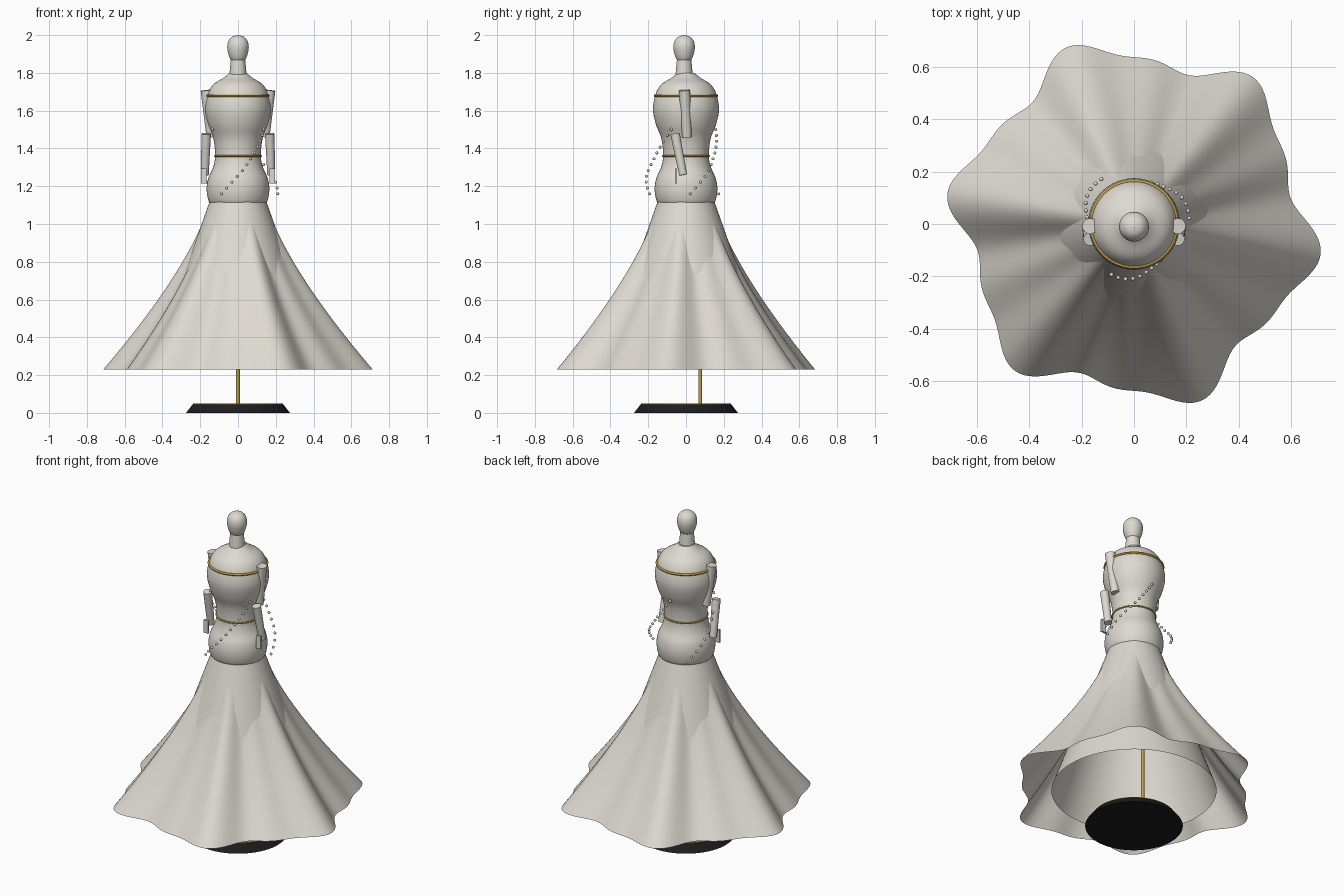
import bpy, bmesh, math
from mathutils import Vector

cube = bpy.data.objects.get("Cube")
if cube:
    bpy.data.objects.remove(cube, do_unlink=True)


def material(name, color, rough=0.6):
    m = bpy.data.materials.new(name)
    m.use_nodes = True
    m.diffuse_color = (*color, 1)
    bsdf = m.node_tree.nodes["Principled BSDF"]
    bsdf.inputs["Base Color"].default_value = (*color, 1)
    bsdf.inputs["Roughness"].default_value = rough
    return m


IVORY = material("ivory fabric", (0.73, 0.70, 0.64))
GOLD = material("gold trim", (0.52, 0.35, 0.06))
BLACK = material("black base", (0.012, 0.012, 0.012))
PEARL = material("pearl", (0.70, 0.69, 0.66))


def finish(bm, name, mat, angle=40, fix_normals=True):
    if fix_normals:
        bmesh.ops.recalc_face_normals(bm, faces=bm.faces)
    me = bpy.data.meshes.new(name)
    bm.to_mesh(me)
    bm.free()
    me.materials.append(mat)
    ob = bpy.data.objects.new(name, me)
    bpy.context.collection.objects.link(ob)
    bpy.ops.object.select_all(action="DESELECT")
    ob.select_set(True)
    bpy.context.view_layer.objects.active = ob
    bpy.ops.object.shade_smooth_by_angle(angle=math.radians(angle))
    return ob


def smooth_profile(points, steps=5):
    """Catmull-Rom curve through (radius, height) points."""
    p = [Vector(q) for q in [points[0], *points, points[-1]]]
    out = []
    for a, b, c, d in zip(p, p[1:], p[2:], p[3:]):
        for i in range(steps):
            t = i / steps
            out.append(0.5 * (2 * b + (c - a) * t + (2 * a - 5 * b + 4 * c - d) * t ** 2
                              + (3 * b - a - 3 * c + d) * t ** 3))
    return out + [p[-1]]


def surface(name, mat, levels, radius, sides=64, y=0, cap=True, angle=40):
    """Stack of rings; radius(level, angle) returns (r, z)."""
    bm = bmesh.new()
    rings = []
    for lv in levels:
        ring = []
        for i in range(sides):
            a = math.tau * i / sides
            r, z = radius(lv, a)
            ring.append(bm.verts.new((r * math.cos(a), y + r * math.sin(a), z)))
        rings.append(ring)
    for lo, hi in zip(rings, rings[1:]):
        for i in range(sides):
            j = (i + 1) % sides
            bm.faces.new((lo[i], lo[j], hi[j], hi[i]))
    if cap:
        bm.faces.new(rings[0])
        bm.faces.new(rings[-1])
    return finish(bm, name, mat, angle)


def lathe(name, mat, profile, **kw):
    return surface(name, mat, profile, lambda p, a: (max(p[0], 0.0005), p[1]), **kw)


def rod(name, mat, start, end, r1, r2, sides=24):
    s, e = Vector(start), Vector(end)
    bm = bmesh.new()
    bmesh.ops.create_cone(bm, cap_ends=True, segments=sides, radius1=r1, radius2=r2,
                          depth=(e - s).length)
    bm.transform((e - s).to_track_quat("Z", "Y").to_matrix().to_4x4())
    bmesh.ops.translate(bm, verts=bm.verts, vec=(s + e) / 2)
    return finish(bm, name, mat)


def ring(name, radius, z, tube):
    prof = [(radius + tube * math.cos(math.tau * k / 10), z + tube * math.sin(math.tau * k / 10))
            for k in range(11)]
    return lathe(name, GOLD, prof, cap=False, angle=80)


# Stand
lathe("stand_base", BLACK, [(0.275, 0), (0.24, 0.045)])
lathe("stand_rim", GOLD, [(0.237, 0.045), (0.237, 0.051)])
rod("stand_pole", GOLD, (0, 0.075, 0.04), (0, 0.075, 1.1), 0.01, 0.01, 16)

# Torso, neck and head
lathe("torso", IVORY, smooth_profile([
    (0.13, 1.09), (0.155, 1.12), (0.166, 1.18), (0.158, 1.24), (0.132, 1.30), (0.121, 1.36),
    (0.13, 1.45), (0.16, 1.53), (0.175, 1.61), (0.16, 1.69), (0.13, 1.74), (0.075, 1.775),
    (0.045, 1.80)]))
lathe("neck", IVORY, [(0.046, 1.78), (0.043, 1.82), (0.037, 1.88)], sides=32, y=-0.01)
lathe("head", IVORY, smooth_profile([
    (0.028, 1.858), (0.04, 1.872), (0.051, 1.90), (0.057, 1.937), (0.05, 1.97),
    (0.03, 1.992), (0, 2.0)]), sides=32, y=-0.01, angle=60)

# Gold neckline and belt
ring("neckline_trim", 0.164, 1.68, 0.007)
ring("waist_belt", 0.122, 1.36, 0.005)

# Flared skirt with six main folds that deepen toward the hem
TOP, HEM = 1.14, 0.23


def skirt_radius(t, a):
    d = a - math.radians(48)
    wave = 0.05 * math.cos(6 * d) + 0.02 * math.cos(12 * (d - math.radians(4)))
    mean = 0.149 + 0.566 * t ** 1.38 - 0.06 * t
    return mean + wave * t, TOP + (HEM - TOP) * t


surface("skirt", IVORY, [i / 40 for i in range(41)], skirt_radius, sides=240, cap=False, angle=70)
lathe("skirt_lining", IVORY, [(0.465 - 0.315 * k / 8, HEM + 0.89 * k / 8) for k in range(9)],
      cap=False)

# Arms, mirrored on both sides
for side, s in (("left", 1), ("right", -1)):
    rod(side + "_upper_arm", IVORY, (s * 0.142, 0.005, 1.46), (s * 0.168, -0.008, 1.708), 0.025, 0.03)
    rod(side + "_forearm", IVORY, (s * 0.176, -0.015, 1.26), (s * 0.168, -0.058, 1.478), 0.021, 0.025)
    bm = bmesh.new()
    bmesh.ops.create_cube(bm, size=1)
    bmesh.ops.scale(bm, verts=bm.verts, vec=(0.03, 0.012, 0.08))
    bmesh.ops.translate(bm, verts=bm.verts, vec=(s * 0.181, -0.053, 1.255))
    finish(bm, side + "_hand", IVORY)

# Three spiral strands of beads around the waist
bm = bmesh.new()
for strand in range(3):
    for i in range(12):
        t = i / 11
        a = math.radians(-114 + 120 * strand + 84 * t)
        r = 0.212 + 0.012 * math.sin(math.pi * min(t * 2, 1)) - 0.055 * t
        new = bmesh.ops.create_uvsphere(bm, u_segments=12, v_segments=8, radius=0.008)["verts"]
        bmesh.ops.translate(bm, verts=new, vec=(r * math.cos(a), r * math.sin(a), 1.16 + 0.34 * t))
finish(bm, "bead_strands", PEARL, 80)
